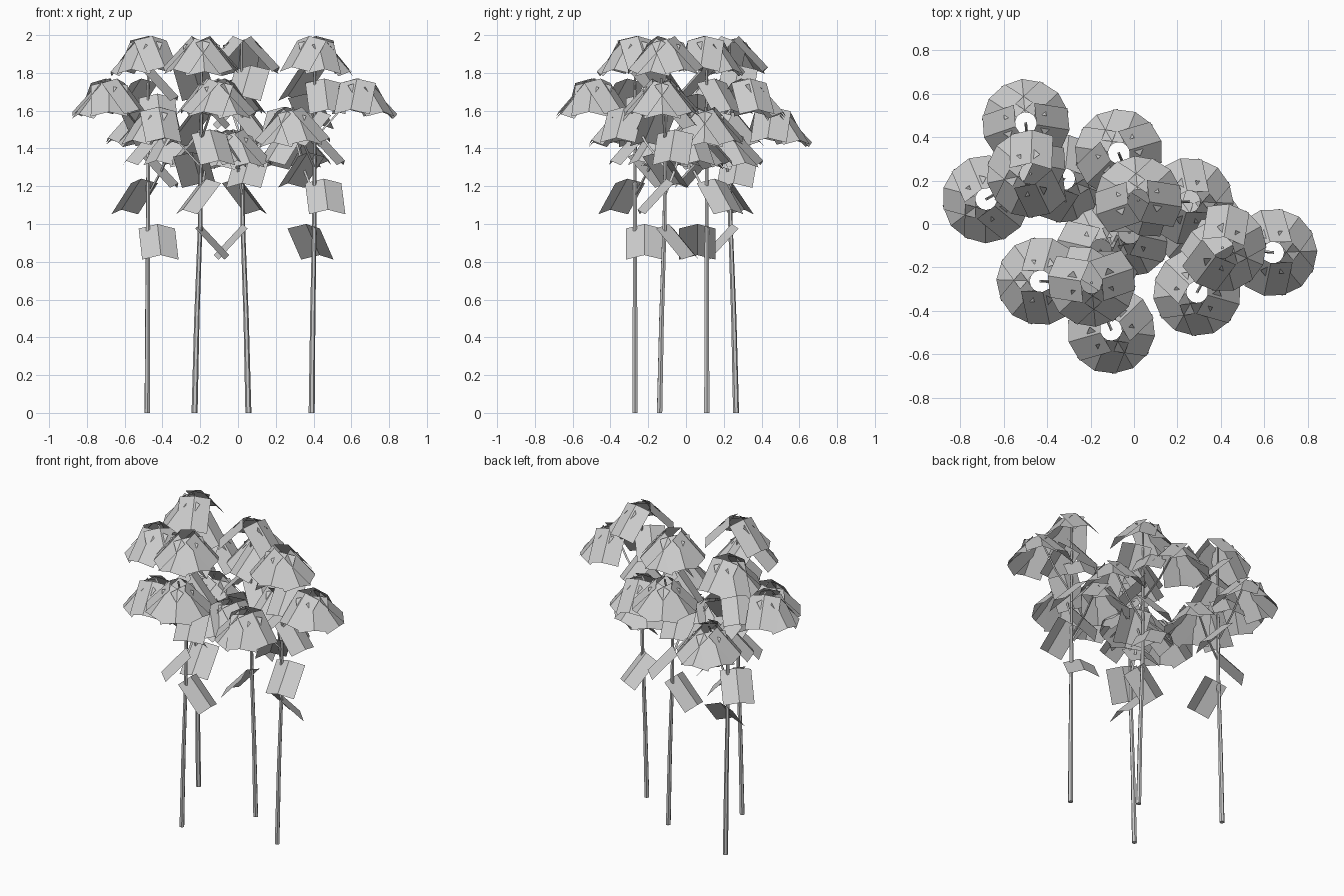
import bpy, math
from mathutils import Vector, Matrix

cube = bpy.data.objects.get("Cube")
if cube:
    bpy.data.objects.remove(cube, do_unlink=True)

grey = bpy.data.materials.new("pale grey")
grey.use_nodes = True
color = (0.61, 0.61, 0.61, 1)
grey.diffuse_color = color
grey.node_tree.nodes["Principled BSDF"].inputs["Base Color"].default_value = color


def make_mesh(name, verts, faces):
    mesh = bpy.data.meshes.new(name)
    mesh.from_pydata(verts, [], faces)
    mesh.materials.append(grey)
    return mesh


def tube(verts, faces, path, sides):
    """Tapered tube through (point, radius) pairs, closed at both ends."""
    first = len(verts)
    for point, radius in path:
        for i in range(sides):
            a = math.tau * i / sides
            verts.append(point + Vector((math.cos(a), math.sin(a), 0)) * radius)
    for ring in range(len(path) - 1):
        for i in range(sides):
            a = first + ring * sides + i
            b = first + ring * sides + (i + 1) % sides
            faces.append((a, b, b + sides, a + sides))
    faces.append(tuple(first + i for i in reversed(range(sides))))
    faces.append(tuple(len(verts) - sides + i for i in range(sides)))


def leaf(verts, faces, top, heading, gap=0.0, shift=0.0):
    """Folded card with a ridge, hanging outward and down from its top."""
    half, length, rise = 0.097, 0.225, 0.035
    spin = Matrix.Rotation(math.radians(heading), 4, "Z")
    droop = Matrix.Rotation(math.radians(47), 4, "Y")
    first = len(verts)
    for u in (0, length):
        for side in (-1, 0, 1):
            card = droop @ Vector((u, side * half + shift, -rise * abs(side)))
            verts.append(top + spin @ (card + Vector((gap, 0, 0))))
    faces.append((first, first + 3, first + 4, first + 1))
    faces.append((first + 1, first + 4, first + 5, first + 2))


def umbrella(verts, faces, centre, heading):
    """Five cards fanned around a tip, open at the back."""
    for step in (-2, -1, 0, 1, 2):
        top = centre - Vector((0, 0, 0.012 * (2 - abs(step))))
        leaf(verts, faces, top, heading + 52 * step, gap=0.05)


# Trunk line, rising with a slight lean
trunk = [(Vector((0, 0, 0)), 0.016), (Vector((0.012, 0, 0.5)), 0.014),
         (Vector((0.03, 0, 1.0)), 0.012), (Vector((0.035, 0, 1.5)), 0.009),
         (Vector((0.035, 0, 1.96)), 0.006)]


def trunk_at(z):
    for (p, _), (q, _) in zip(trunk, trunk[1:]):
        if z <= q.z:
            return p.lerp(q, (z - p.z) / (q.z - p.z))
    return trunk[-1][0].copy()


wood_v, wood_f, leaf_v, leaf_f = [], [], [], []
tube(wood_v, wood_f, trunk, 6)

# Single leaves spiralling up the trunk, with an umbrella on top
for k, z in enumerate((1.0, 1.24, 1.38, 1.5, 1.6, 1.69, 1.77, 1.84)):
    leaf(leaf_v, leaf_f, trunk_at(z), 216 * k, shift=0.05)
crown = trunk_at(1.96)
crown.z = 1.995
umbrella(leaf_v, leaf_f, crown, 275)

# Three side branches, each ending in an umbrella
for start, heading, reach, height in ((1.15, 63, 0.17, 1.5), (1.3, 178, 0.2, 1.62),
                                      (1.45, 300, 0.25, 1.77)):
    base = trunk_at(start)
    a = math.radians(heading)
    tip = Vector((math.cos(a) * reach, math.sin(a) * reach, height))
    middle = base.lerp(tip, 0.5) + Vector((0, 0, -0.03))
    tube(wood_v, wood_f, [(base, 0.009), (middle, 0.008), (tip, 0.007)], 3)
    umbrella(leaf_v, leaf_f, tip, heading)

wood = make_mesh("trunk_mesh", wood_v, wood_f)
leaves = make_mesh("leaf_mesh", leaf_v, leaf_f)

# Four copies, turned and spread out
for n, (x, y, angle) in enumerate(((-0.23, -0.27, 0), (0.055, 0.11, 180),
                                   (-0.48, 0.265, 277), (0.39, -0.14, 62)), 1):
    for part, mesh in (("trunk", wood), ("leaves", leaves)):
        ob = bpy.data.objects.new(f"{part}_{n}", mesh)
        ob.location = (x, y, 0)
        ob.rotation_euler.z = math.radians(angle)
        bpy.context.scene.collection.objects.link(ob)
